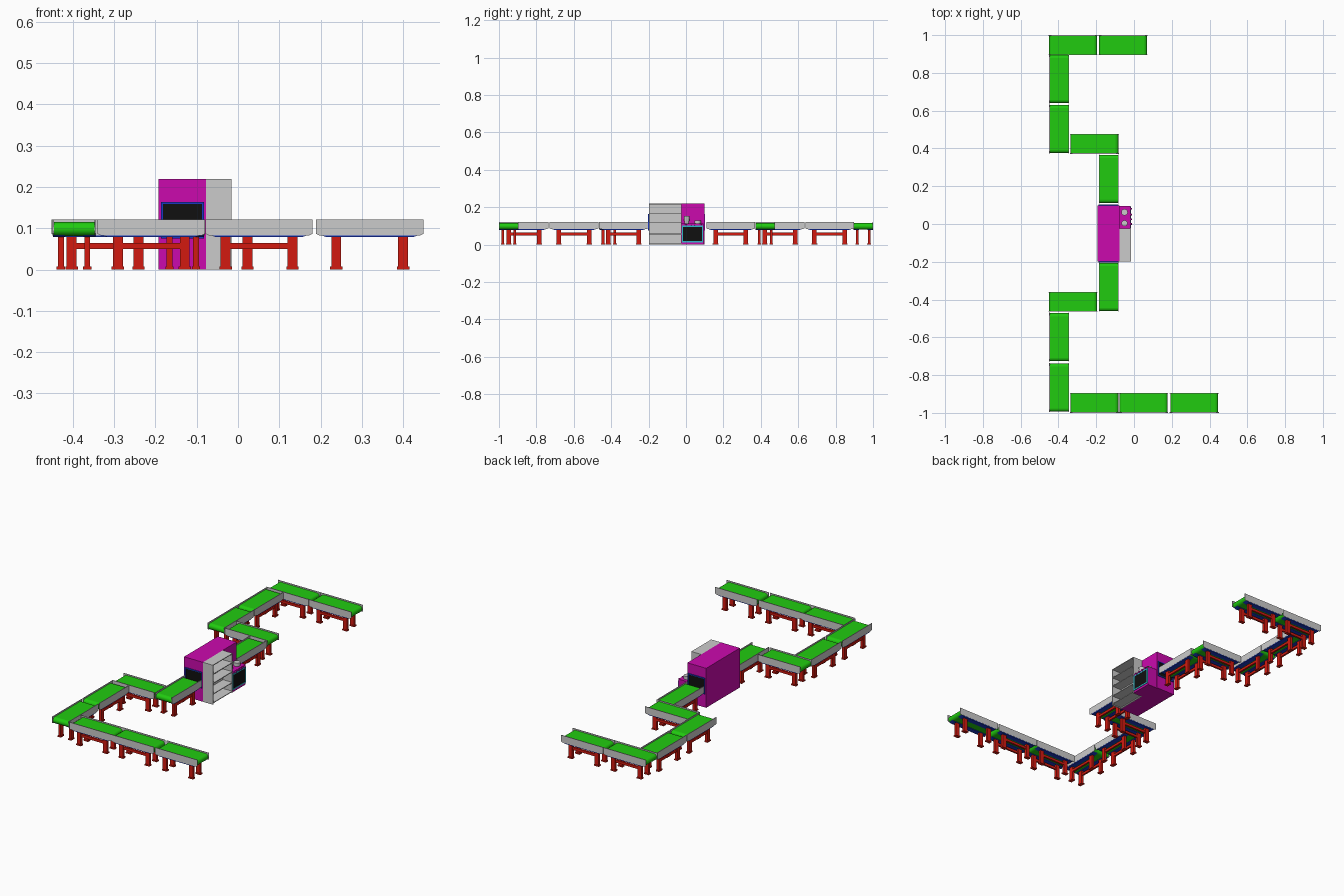
import bpy, bmesh, math
from mathutils import Matrix, Vector

if "Cube" in bpy.data.objects:
    bpy.data.objects.remove(bpy.data.objects["Cube"])


def material(name, rgb):
    m = bpy.data.materials.new(name)
    m.diffuse_color = (*rgb, 1)
    m.use_nodes = True
    m.node_tree.nodes["Principled BSDF"].inputs["Base Color"].default_value = m.diffuse_color
    return m


GREEN = material("belt_green", (0.015, 0.6, 0.005))
RED = material("leg_red", (0.65, 0.01, 0.005))
BLUE = material("frame_blue", (0.01, 0.04, 0.55))
PURPLE = material("cabinet_purple", (0.6, 0.003, 0.42))
BLACK = material("panel_black", (0.005, 0.005, 0.005))
CYAN = material("door_cyan", (0.03, 0.5, 0.6))


def box(bm, x0, x1, y0, y1, z0, z1):
    c = Vector(((x0 + x1) / 2, (y0 + y1) / 2, (z0 + z1) / 2))
    s = Matrix.Diagonal((x1 - x0, y1 - y0, z1 - z0, 1))
    bmesh.ops.create_cube(bm, size=1, matrix=Matrix.Translation(c) @ s)


def prism(bm, profile, y0, y1):
    """Extrude an x/z outline along y."""
    f = bm.faces.new([bm.verts.new((x, y0, z)) for x, z in profile])
    new = bmesh.ops.extrude_face_region(bm, geom=[f])["geom"]
    bmesh.ops.translate(bm, vec=(0, y1 - y0, 0),
                        verts=[v for v in new if isinstance(v, bmesh.types.BMVert)])


def mesh_of(bm, name, mat=None):
    bmesh.ops.recalc_face_normals(bm, faces=bm.faces)
    me = bpy.data.meshes.new(name)
    bm.to_mesh(me)
    bm.free()
    if mat:
        me.materials.append(mat)
    return me


def place(me, name, loc=(0, 0, 0), rot=0):
    ob = bpy.data.objects.new(name, me)
    ob.location = loc
    ob.rotation_euler.z = rot
    bpy.context.collection.objects.link(ob)
    return ob


def boxes(name, mat, *dims):
    bm = bmesh.new()
    for d in dims:
        box(bm, *d)
    return place(mesh_of(bm, name, mat), name)


# Conveyor unit meshes, lying along x
L, W = 0.13, 0.0525
bm = bmesh.new()
r, zc, ex = 0.0165, 0.0985, L - 0.0195
arc = [math.radians(-90 + 22.5 * i) for i in range(9)]
right = [(ex + r * math.cos(a), zc + r * math.sin(a)) for a in arc]
prism(bm, right + [(-x, 2 * zc - z) for x, z in right], -W + 0.0035, W - 0.0035)
belt = mesh_of(bm, "belt", GREEN)
for p in belt.polygons:
    p.use_smooth = abs(p.normal.y) < 0.5 and abs(p.normal.z) < 0.999

bm = bmesh.new()
rail_outline = [(-L + 0.008, 0.083), (L - 0.008, 0.083), (L, 0.087),
                (L, 0.122), (-L, 0.122), (-L, 0.087)]
for s in (-1, 1):
    prism(bm, rail_outline, s * W, s * (W - 0.0035))
rails = mesh_of(bm, "rails")

bm = bmesh.new()
strip_outline = [(-L + 0.025, 0.079), (L - 0.025, 0.079), (L - 0.010, 0.084), (-L + 0.010, 0.084)]
for s in (-1, 1):
    prism(bm, strip_outline, s * (W - 0.001), s * (W - 0.03))
strips = mesh_of(bm, "under_strips", BLUE)


def leg_mesh(bar):
    bm = bmesh.new()
    for sx in (-1, 1):
        for sy in (-1, 1):
            x, y = sx * 0.081, sy * 0.032
            box(bm, x - 0.012, x + 0.012, y - 0.007, y + 0.007, 0.006, 0.083)
            box(bm, x - 0.015, x + 0.015, y - 0.010, y + 0.010, 0, 0.007)
        if bar:
            y = sx * 0.032
            box(bm, -0.07, 0.07, y - 0.005, y + 0.005, 0.050, 0.064)
    return mesh_of(bm, "legs", RED)


legs_bar, legs_plain = leg_mesh(True), leg_mesh(False)

# Conveyor line: centre and whether the unit runs along y
units = [(-0.058, 0.947, 0), (-0.322, 0.947, 0), (-0.397, 0.768, 1), (-0.397, 0.503, 1),
         (-0.210, 0.424, 0), (-0.134, 0.239, 1), (-0.134, -0.334, 1), (-0.322, -0.412, 0),
         (-0.397, -0.599, 1), (-0.397, -0.866, 1), (-0.210, -0.9475, 0), (0.051, -0.9475, 0),
         (0.319, -0.9475, 0)]
for i, (x, y, turn) in enumerate(units):
    legs = legs_plain if i == len(units) - 1 else legs_bar
    for me, part in ((belt, "belt"), (rails, "rails"), (strips, "under_strips"), (legs, "legs")):
        place(me, f"conveyor_{part}_{i + 1}", (x, y, 0), turn * math.pi / 2)

# Machine cabinet, with a conveyor mouth at each end
X0, X1, Y0, Y1, H = -0.193, -0.077, -0.199, 0.098, 0.22
boxes("cabinet", PURPLE, (X0, X1, Y0, Y1, 0, H))
for name, y, s in (("entry", Y0, -1), ("exit", Y1, 1)):
    ya, yb = sorted((y - s * 0.002, y + s * 0.004))
    xa, xb, za, zb, t = -0.187, -0.082, 0.075, 0.164, 0.005
    boxes(name + "_frame", BLUE, (xa, xa + t, ya, yb, za, zb), (xb - t, xb, ya, yb, za, zb),
          (xa + t, xb - t, ya, yb, zb - t, zb), (xa + t, xb - t, ya, yb, za, za + t))
    yc, yd = sorted((y - s * 0.002, y + s * 0.001))
    boxes(name + "_panel", BLACK, (xa + t, xb - t, yc, yd, za + t, zb - t))

# Open shelf unit facing +x
XS, SY0, SY1, t = -0.016, Y0, -0.024, 0.004
boxes("shelf_unit", None,
      (X1, X1 + t, SY0, SY1, 0, H), (X1, XS, SY0, SY0 + t, 0, H), (X1, XS, SY1 - t, SY1, 0, H),
      *[(X1 + t, XS, SY0 + t, SY1 - t, z, z + t) for z in (0.006, 0.055, 0.115, 0.166, H - t)])

# Side counter with glazed door
boxes("counter", PURPLE, (X1, XS - 0.003, SY1, Y1 - 0.004, 0, 0.112))
ya, yb, za, zb, t = SY1 + 0.002, Y1 - 0.006, 0.012, 0.102, 0.007
boxes("door_frame", CYAN, (XS - 0.004, XS, ya, ya + t, za, zb), (XS - 0.004, XS, yb - t, yb, za, zb),
      (XS - 0.004, XS, ya + t, yb - t, za, za + t), (XS - 0.004, XS, ya + t, yb - t, zb - t, zb))
boxes("door_panel", BLACK, (XS - 0.004, XS - 0.001, ya + t, yb - t, za + t, zb - t))


def cylinder(name, mat, loc, r0, r1, h, rot=None):
    bm = bmesh.new()
    bmesh.ops.create_cone(bm, cap_ends=True, segments=24, radius1=r0, radius2=r1, depth=h)
    if rot:
        bmesh.ops.rotate(bm, matrix=rot, verts=bm.verts)
    me = mesh_of(bm, name, mat)
    for p in me.polygons:
        p.use_smooth = len(p.vertices) == 4
    place(me, name, loc)


# Pots on the counter and knobs on its edge
side = Matrix.Rotation(math.pi / 2, 3, 'Y')
cylinder("tall_pot", None, (-0.050, 0.004, 0.132), 0.012, 0.016, 0.040)
cylinder("low_pot", None, (-0.050, 0.062, 0.121), 0.017, 0.017, 0.018)
for i, y in enumerate((0.0, 0.025, 0.05, 0.08)):
    cylinder(f"knob_{i + 1}", PURPLE, (XS, y, 0.107), 0.005, 0.004, 0.010, side)
